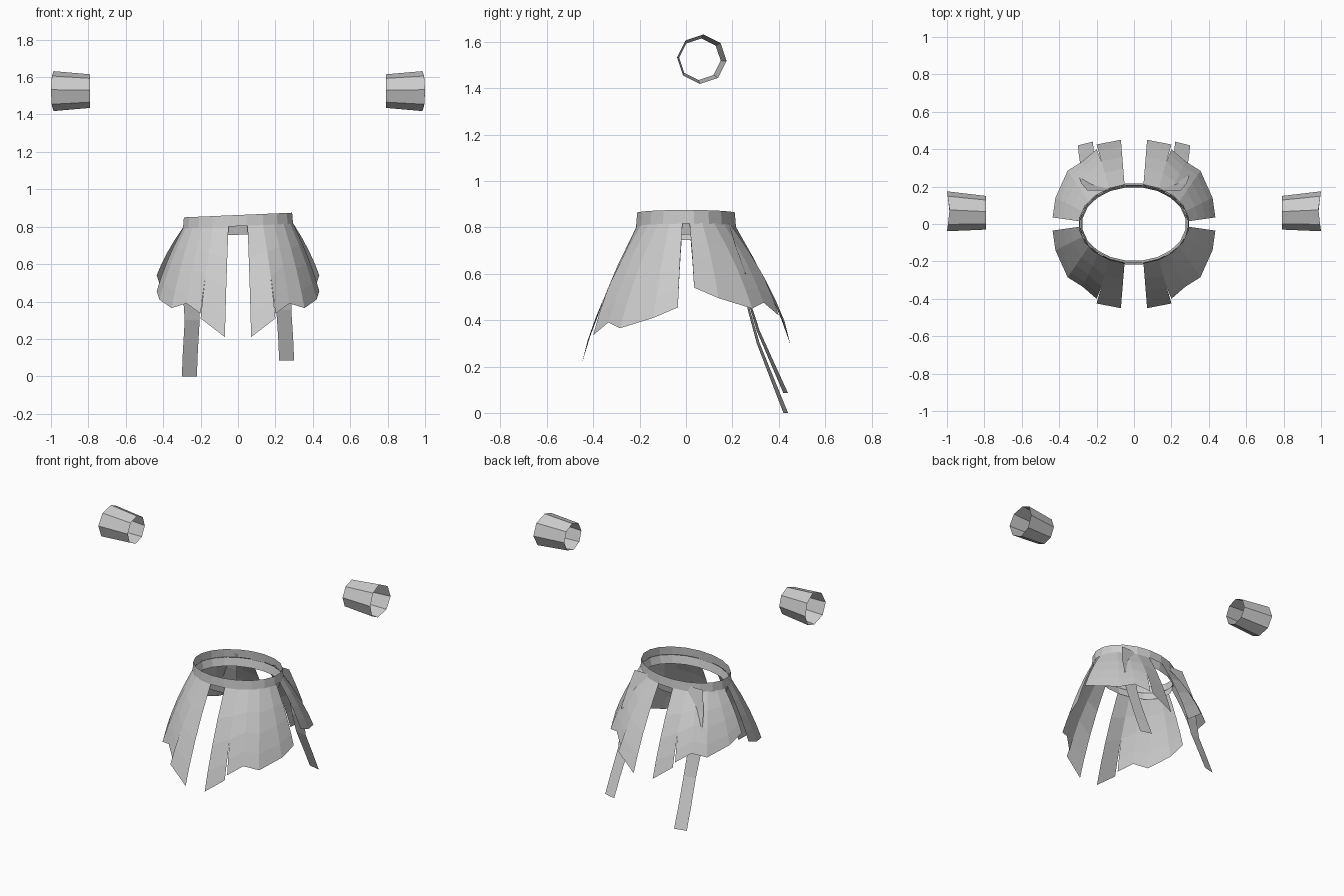
import bpy, math

cube = bpy.data.objects.get("Cube")
if cube:
    bpy.data.objects.remove(cube)

cloth = bpy.data.materials.new("light grey cloth")
cloth.use_nodes = True
grey = (0.6, 0.6, 0.6, 1)
cloth.diffuse_color = grey
cloth.node_tree.nodes["Principled BSDF"].inputs["Base Color"].default_value = grey

WAIST_X, WAIST_Y, TILT = 0.29, 0.21, 0.043


def sheet(name, rows, closed=False, flip=False):
    """Skin a list of equally long point rows into a flat-shaded open surface."""
    n = len(rows[0])
    verts = [p for row in rows for p in row]
    faces = []
    for r in range(len(rows) - 1):
        for c in range(n if closed else n - 1):
            d = (c + 1) % n
            f = [r * n + c, r * n + d, (r + 1) * n + d, (r + 1) * n + c]
            faces.append(f[::-1] if flip else f)
    mesh = bpy.data.meshes.new(name)
    mesh.from_pydata(verts, [], faces)
    mesh.materials.append(cloth)
    obj = bpy.data.objects.new(name, mesh)
    bpy.context.collection.objects.link(obj)
    return obj


def waist_ring(z, grow, sides=20):
    ring = []
    for i in range(sides):
        a = math.tau * (i + 0.5) / sides
        x = (WAIST_X + grow) * math.cos(a)
        ring.append((x, (WAIST_Y + grow) * math.sin(a), z + TILT * x))
    return ring


# Belt, with a narrow lining that shows below it
sheet("belt", [waist_ring(0.803, 0.008), waist_ring(0.8625, 0.003)], closed=True)
sheet("belt_lining", [waist_ring(0.757, -0.012), waist_ring(0.81, 0)], closed=True)

# Skirt panels: waist angle from the front, then hem x, y, z for each column
HEM = [(10, 0.07, 0.45, 0.21), (27, 0.20, 0.425, 0.31), (41, 0.275, 0.335, 0.39),
       (56, 0.355, 0.285, 0.365), (71, 0.42, 0.14, 0.41), (86, 0.435, 0.035, 0.455)]
STEPS = (0, 0.3, 0.55, 0.8, 1)
SLIT = 0.55


def panel_point(col, t, sx, sy, lift):
    angle, x, y, z = col
    a = math.radians(angle)
    tx, ty = WAIST_X * math.sin(a), WAIST_Y * math.cos(a)
    tz = 0.815 + TILT * tx * sx
    s = t + 0.3 * t * (1 - t)
    return [sx * (tx + (x - tx) * s), sy * (ty + (y - ty) * s), tz + (z + lift - tz) * t]


def skirt_panel(name, sx, sy, lift):
    inner, outer = [], []
    for t in STEPS:
        pts = [panel_point(c, t, sx, sy, lift) for c in HEM]
        inner.append(pts[:2])
        # the outer part falls away behind the slit
        k = max(0, (t - SLIT) / (1 - SLIT))
        x, y, z = pts[1]
        outer.append([(x, y - sy * 0.025 * k, z + 0.025 * k)] + pts[2:])
    flip = sx * sy > 0
    sheet(name + "_strip", inner, flip=flip)
    sheet(name, outer, flip=flip)


for side, sx in (("left", 1), ("right", -1)):
    skirt_panel("front_panel_" + side, sx, -1, 0)
    skirt_panel("back_panel_" + side, sx, 1, 0.085)

# Hanging ribbons at the back: z, y, outer x, inner x
RIBBON = [(0.83, 0.18, 0.25, 0.13), (0.70, 0.215, 0.28, 0.16), (0.58, 0.255, 0.295, 0.19),
          (0.45, 0.265, 0.295, 0.205), (0.30, 0.305, 0.285, 0.205),
          (0.13, 0.37, 0.295, 0.215), (0, 0.42, 0.30, 0.22)]
for side, sx, end in (("left", 1, 0.085), ("right", -1, 0)):
    rows = []
    for z, y, xo, xi in RIBBON:
        h = end + z * (0.83 - end) / 0.83
        twist = 0.02 * (1 - z / 0.83)
        rows.append([(sx * xo, y, h), (sx * xi, y + twist, h)])
    sheet("ribbon_" + side, rows, flip=sx < 0)

# Flared eight-sided wrist cuffs
for side, sx in (("left", 1), ("right", -1)):
    rows = []
    for x, r, y in ((0.79, 0.09, 0.06), (0.985, 0.107, 0.068)):
        ring = []
        for i in range(8):
            a = math.tau * i / 8 - math.radians(4)
            skew = 0.015 * abs(math.cos(a)) if x > 0.9 else 0
            ring.append((sx * (x + skew), y + r * math.cos(a), 1.525 + r * math.sin(a)))
        rows.append(ring)
    sheet("cuff_" + side, rows, closed=True, flip=sx < 0)
